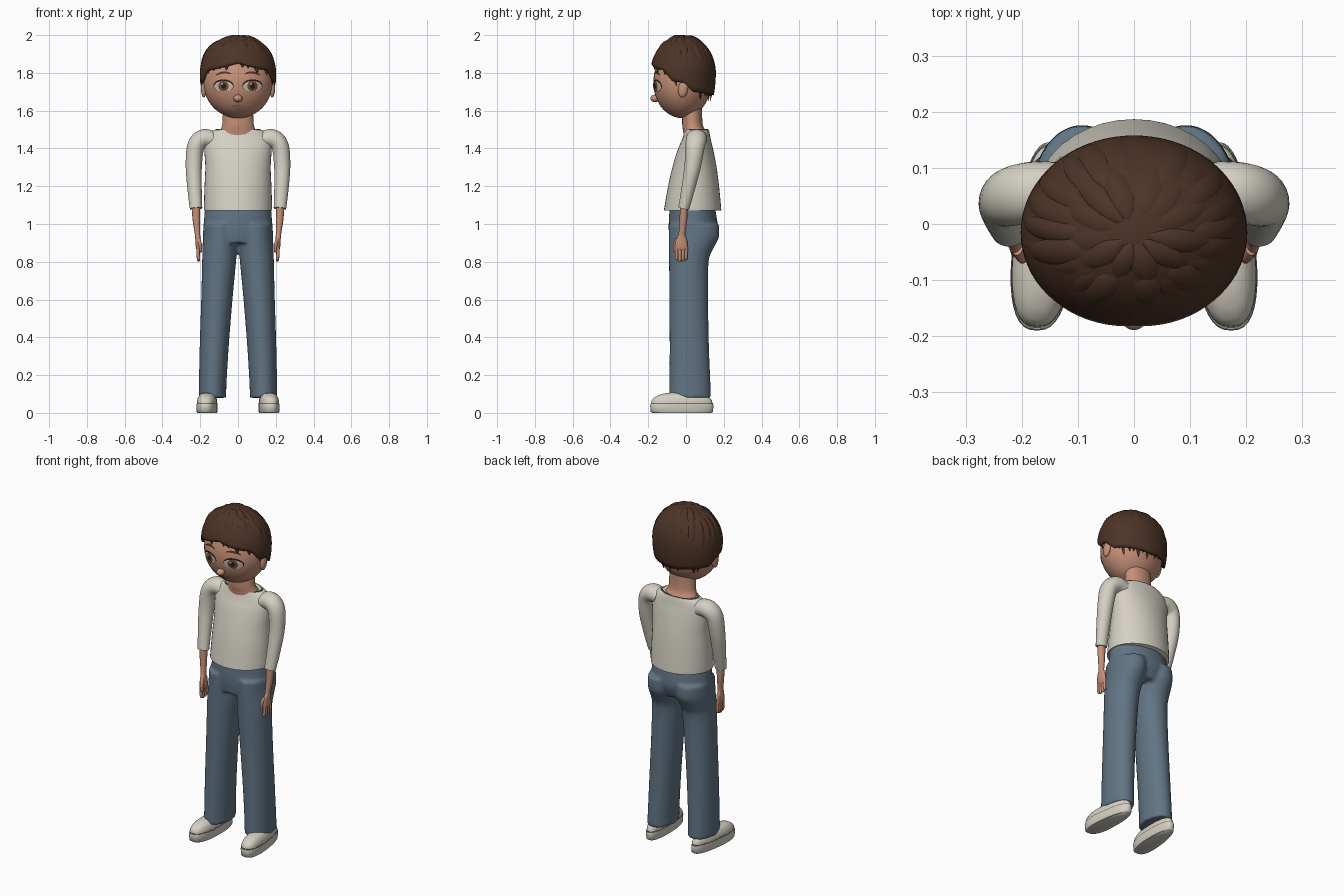
import bpy, bmesh, math, random
from mathutils import Vector, Matrix

random.seed(4)
TAU = math.tau
cube = bpy.data.objects.get("Cube")
if cube:
    bpy.data.objects.remove(cube, do_unlink=True)


def material(name, *rgb):
    m = bpy.data.materials.new(name)
    m.use_nodes = True
    m.diffuse_color = (*rgb, 1)
    shader = next(n for n in m.node_tree.nodes if n.type == 'BSDF_PRINCIPLED')
    shader.inputs["Base Color"].default_value = (*rgb, 1)
    shader.inputs["Roughness"].default_value = 0.8
    return m


skin = material("skin", .56, .28, .185)
cloth = material("cream cloth", .66, .63, .55)
denim = material("blue denim", .12, .175, .23)
brown = material("brown hair", .075, .034, .02)
white = material("eye white", .62, .5, .42)
iris_brown = material("iris brown", .16, .075, .04)
dark = material("dark line", .02, .012, .01)
lip = material("lip", .36, .16, .12)
seam_grey = material("seam grey", .22, .18, .16)


def finish(name, bm, mat, angle=50):
    bmesh.ops.recalc_face_normals(bm, faces=bm.faces)
    me = bpy.data.meshes.new(name)
    bm.to_mesh(me)
    bm.free()
    me.materials.append(mat)
    me.polygons.foreach_set("use_smooth", [True] * len(me.polygons))
    me.set_sharp_from_angle(angle=math.radians(angle))
    ob = bpy.data.objects.new(name, me)
    bpy.context.collection.objects.link(ob)
    return ob


def skin_rings(bm, rings, cap=True):
    """Bridge a list of closed rings of points."""
    rows = [[bm.verts.new(p) for p in r] for r in rings]
    for a, b in zip(rows, rows[1:]):
        for i in range(len(a)):
            j = (i + 1) % len(a)
            bm.faces.new((a[i], a[j], b[j], b[i]))
    if cap:
        bm.faces.new(rows[0])
        bm.faces.new(rows[-1])


def spline(keys, steps=5):
    """Catmull-Rom samples through tuples of numbers."""
    out, k = [], [keys[0], *keys, keys[-1]]
    for a, b, c, d in zip(k, k[1:], k[2:], k[3:]):
        for s in range(steps):
            t = s / steps
            out.append([q + .5 * t * (r - p + t * (2*p - 5*q + 4*r - w + t * (3*(q - r) + w - p)))
                        for p, q, r, w in zip(a, b, c, d)])
    return out + [list(keys[-1])]


def stack(bm, keys, n=40):
    """Horizontal ellipses: z, centre x, half width, front y, back y."""
    skin_rings(bm, [[(cx + w * math.sin(TAU*i/n), (f + b)/2 - (b - f)/2 * math.cos(TAU*i/n), z)
                     for i in range(n)] for z, cx, w, f, b in spline(keys)])


def tube(bm, keys, side=1, n=20):
    """Sweep an ellipse along a path: x, y, z, radius across, radius in depth."""
    pts = spline(keys)
    rings = []
    for i, (x, y, z, a, b) in enumerate(pts):
        t = Vector(pts[min(i+1, len(pts)-1)][:3]) - Vector(pts[max(i-1, 0)][:3])
        t.normalize()
        v = (Vector((0, 1, 0)) - t * t.y).normalized()
        u = t.cross(v)
        ring = [Vector((x, y, z)) + u * a * math.cos(TAU*k/n) + v * b * math.sin(TAU*k/n)
                for k in range(n)]
        rings.append([(p.x * side, p.y, p.z) for p in ring])
    skin_rings(bm, rings)


def ball(bm, centre, size, rot=0):
    mat = Matrix.Translation(centre) @ Matrix.Rotation(rot, 4, 'X') @ Matrix.Diagonal((*size, 1))
    bmesh.ops.create_uvsphere(bm, u_segments=36, v_segments=24, radius=1, matrix=mat)


# Head, neck, nose and ears
HC, HR = Vector((0, -.02, 1.75)), Vector((.183, .153, .19))
bm = bmesh.new()
ball(bm, HC, HR)
ball(bm, (0, -.163, 1.665), (.024, .026, .02))
finish("head", bm, skin)
bm = bmesh.new()
stack(bm, [(1.44, 0, .12, -.01, .12), (1.49, 0, .098, -.015, .105),
           (1.53, 0, .083, -.02, .088), (1.63, 0, .08, -.02, .085)])
finish("neck", bm, skin)
for side, word in ((1, "left"), (-1, "right")):
    bm = bmesh.new()
    ball(bm, (.181*side, -.015, 1.715), (.015, .026, .045), -.15)
    finish(word + "_ear", bm, skin)


def patch(name, cx, cz, w, h, mat, lift, arch=0, tilt=0):
    """Thin oval plate that follows the face."""
    bm = bmesh.new()
    rings = []
    for k in range(1, 8):
        ring = []
        for i in range(32):
            c, s = k/7 * math.cos(TAU*i/32), k/7 * math.sin(TAU*i/32)
            x, z = cx + w*c, cz + h*s + arch*(1 - c*c) + tilt*c
            d = 1 - (x/HR.x)**2 - ((z - HC.z)/HR.z)**2
            ring.append((x, HC.y - HR.y*math.sqrt(max(d, 0)) - lift, z))
        rings.append(ring)
    skin_rings(bm, rings, cap=False)
    bm.faces.new([v for v in bm.verts][:32])
    ob = finish(name, bm, mat)
    if sum(p.normal.y for p in ob.data.polygons) > 0:
        ob.data.flip_normals()


# Painted face
for side, word in ((1, "left"), (-1, "right")):
    ex = .077 * side
    patch(word + "_eye_outline", ex, 1.732, .054, .034, dark, .002)
    patch(word + "_eye_white", ex, 1.728, .05, .029, white, .004)
    patch(word + "_iris", ex, 1.73, .027, .028, iris_brown, .0055)
    patch(word + "_pupil", ex, 1.731, .014, .016, dark, .007)
    patch(word + "_eye_glint", ex - .008, 1.741, .005, .005, white, .0085)
    patch(word + "_eyebrow", ex, 1.79, .043, .006, brown, .004, .012, -.004*side)
    patch(word + "_nostril", .009*side, 1.651, .004, .002, lip, .02)
patch("mouth", 0, 1.622, .033, .004, lip, .003, .003)
patch("lower_lip", 0, 1.613, .02, .004, lip, .002, -.002)


# Hair: a cap with a shaped hem, covered by tapering locks
HEM = [(0, 1.84), (.5, 1.815), (.95, 1.8), (1.25, 1.74), (1.6, 1.735), (1.9, 1.685), (3.2, 1.665)]


def hem(az):
    az = abs((az + math.pi) % TAU - math.pi)
    for (a, z), (b, y) in zip(HEM, HEM[1:]):
        if az <= b:
            z += (y - z) * (az - a) / (b - a)
            break
    return math.acos((z - 1.8)/.19) / (math.pi/2) if z > 1.8 else 1 + (1.8 - z)/.3


def scalp(az, u, lift=0):
    if u <= 1:
        r, z = math.sin(u*math.pi/2), 1.8 + (.188 + lift)*math.cos(u*math.pi/2)
        r *= 1 + lift/.17
    else:
        r, z = (1 + lift/.17) * (1 - .45*(u - 1)**2), 1.8 - .3*(u - 1)
    return (.19*r*math.sin(az), -.015 - .161*r*math.cos(az), z)


bm = bmesh.new()
skin_rings(bm, [[scalp(TAU*i/72, hem(TAU*i/72) * (.01 + .95*k/16)) for i in range(72)]
                for k in range(17)], cap=False)
bm.faces.new(list(bm.verts)[:72])
cap = finish("hair_cap", bm, brown)
mod = cap.modifiers.new("thickness", 'SOLIDIFY')
mod.thickness, mod.offset = .012, -1


def lock(bm, az, u0, u1, width, height):
    rings = []
    for k in range(13):
        t = k/12
        u = u0 + (u1 - u0)*t
        shape = max(math.sin(math.pi * (.1 + .9*t**.8)), .02)**.6
        spread = width*shape / max(math.sin(min(u, 1)*math.pi/2), .3)
        mid = az + .16*math.sin(az)*t
        rings.append([scalp(mid + spread*math.cos(TAU*i/12), u,
                            height*shape*math.sin(TAU*i/12)) for i in range(12)])
    skin_rings(bm, rings)


LAYERS = [("hem_locks", 34, .45, 1.03, .125, .011),
          ("middle_locks", 22, .3, .82, .16, .016),
          ("crown_locks", 12, .06, .5, .17, .017)]
for name, count, start, end, width, height in LAYERS:
    bm = bmesh.new()
    for i in range(count):
        az = TAU*(i + .5 + random.uniform(-.2, .2))/count - math.pi
        lock(bm, az, start, hem(az) * (end + random.uniform(-.07, .03)),
             width * random.uniform(.85, 1.2), height * random.uniform(.8, 1.15))
    finish(name, bm, brown)

# Shirt body with neck band, flaring to the hem
bm = bmesh.new()
stack(bm, [(1.072, 0, .18, -.117, .186), (1.085, 0, .181, -.115, .186), (1.2, 0, .177, -.095, .175),
           (1.3, 0, .173, -.072, .162), (1.39, 0, .178, -.045, .145), (1.445, 0, .178, -.022, .132),
           (1.48, 0, .155, -.01, .125), (1.498, 0, .125, -.006, .12), (1.494, 0, .108, 0, .112)])
finish("shirt_body", bm, cloth)
bm = bmesh.new()
bmesh.ops.create_circle(bm, segments=40, radius=1)
ring = [v.co.copy() for v in bm.verts]
bm.clear()
skin_rings(bm, [[(p.x*w, .055 + p.y*d, z) for p in ring]
                for w, d, z in ((.12, .064, 1.495), (.118, .062, 1.503), (.108, .056, 1.5))], False)
finish("neck_band", bm, seam_grey)

# Sleeves, forearms and hands
for side, word in ((1, "left"), (-1, "right")):
    bm = bmesh.new()
    tube(bm, [(.13, .058, 1.445, .045, .052), (.18, .056, 1.452, .05, .055), (.222, .048, 1.415, .046, .052),
              (.234, .036, 1.31, .043, .044), (.23, .012, 1.19, .038, .036),
              (.222, -.012, 1.082, .033, .029)], side, 28)
    finish(word + "_sleeve", bm, cloth)
    bm = bmesh.new()
    tube(bm, [(.224, -.01, 1.12, .024, .022), (.22, -.014, 1.02, .02, .02),
              (.214, -.022, .945, .014, .018), (.212, -.024, .915, .014, .03),
              (.21, -.025, .875, .013, .034), (.209, -.025, .86, .008, .03)], side)
    for k in range(4):
        y = -.05 + .017*k
        tip = .8 + .006*abs(k - 1.3)
        tube(bm, [(.21, y, .88, .009, .009), (.211, y, .84, .009, .0085),
                  (.208, y, tip + .006, .008, .008), (.207, y, tip, .003, .003)], side, 10)
    tube(bm, [(.208, -.045, .92, .01, .012), (.2, -.06, .89, .009, .01),
              (.197, -.06, .858, .007, .008), (.197, -.06, .85, .003, .003)], side, 10)
    finish(word + "_forearm_and_hand", bm, skin)

# Trousers: hips and legs fused into one smooth skin
bm = bmesh.new()
stack(bm, [(1.1, 0, .174, -.085, .15), (1.04, 0, .179, -.09, .162),
           (.97, 0, .183, -.092, .168), (.9, 0, .18, -.085, .14)])
for s in (1, -1):
    stack(bm, [(1.0, .092*s, .091, -.092, .175), (.93, .093*s, .093, -.092, .175),
               (.87, .096*s, .092, -.091, .145), (.8, .1*s, .09, -.09, .12), (.6, .112*s, .083, -.088, .117),
               (.35, .126*s, .077, -.087, .122), (.15, .134*s, .073, -.088, .13),
               (.08, .135*s, .073, -.089, .133)])
trousers = finish("trousers", bm, denim)
mod = trousers.modifiers.new("fuse", 'REMESH')
mod.mode, mod.voxel_size, mod.use_smooth_shade = 'VOXEL', .009, True
mod = trousers.modifiers.new("soften", 'SMOOTH')
mod.factor, mod.iterations = .5, 6


# Shoes: sole, seam and rounded upper share one outline
def shoe_ring(side, z, s):
    ring = []
    for i in range(40):
        c, n = math.cos(TAU*i/40), math.sin(TAU*i/40)
        y = -.022 - .168*s*math.copysign(abs(c)**.85, c)
        x = .16 - .07*y + s * (.052 - .05*y) * math.copysign(abs(n)**.8, n)
        ring.append((side*x, y, z))
    return ring


SHOE = [("sole", cloth, [(0, .93), (.006, .98), (.04, 1), (.048, .985)]),
        ("seam", seam_grey, [(.046, .975), (.053, .975)]),
        ("shoe_upper", cloth, [(.05, .96), (.065, .955), (.08, .88), (.092, .76), (.102, .58), (.107, .35)])]
for side, word in ((1, "left"), (-1, "right")):
    for part, mat, layers in SHOE:
        bm = bmesh.new()
        skin_rings(bm, [shoe_ring(side, z, s) for z, s in layers])
        finish(word + "_" + part, bm, mat)
